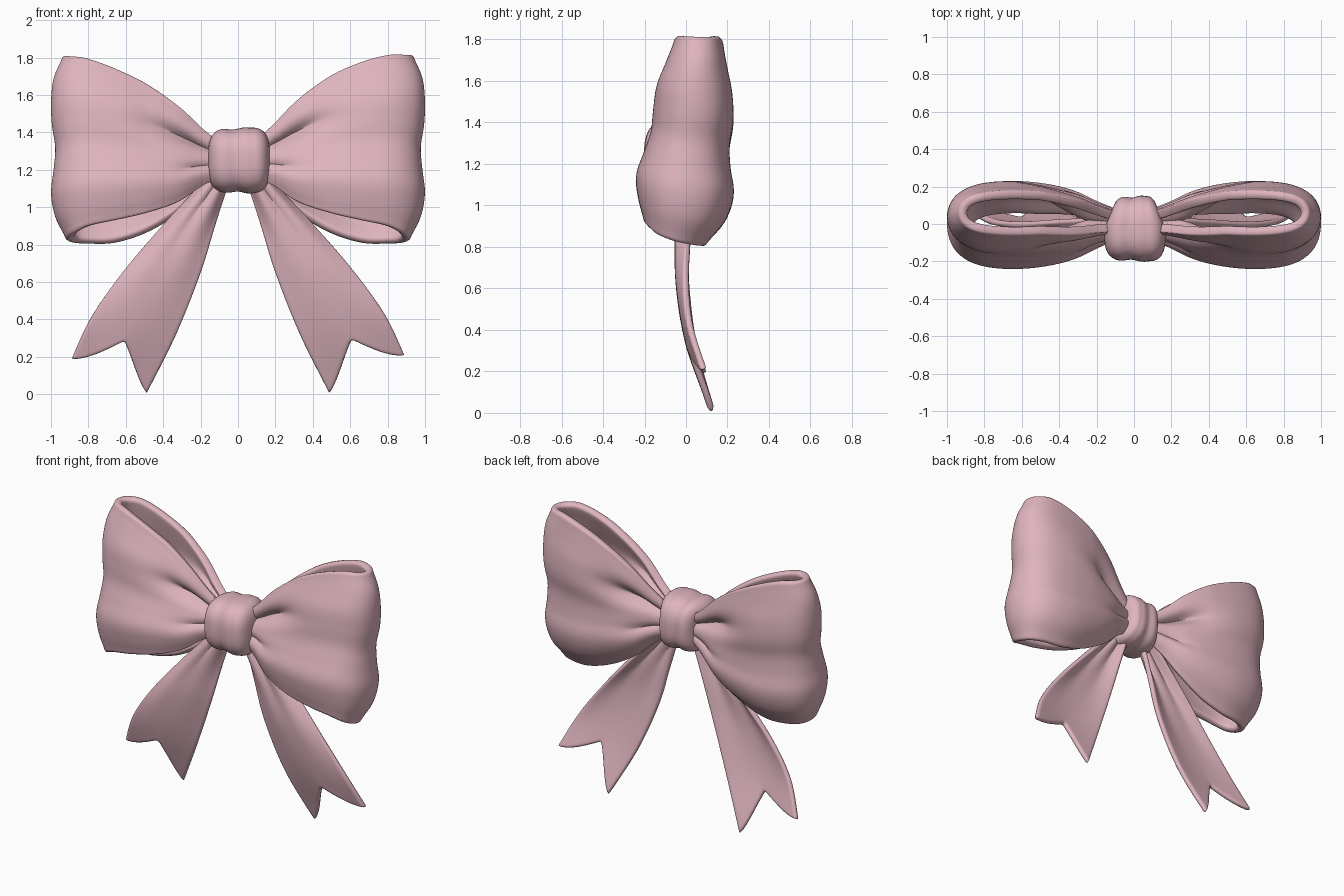
import bpy, bmesh, math

if "Cube" in bpy.data.objects:
    bpy.data.objects.remove(bpy.data.objects["Cube"], do_unlink=True)

pink = bpy.data.materials.new("dusty pink satin")
pink.use_nodes = True
PINK = (0.74, 0.46, 0.52, 1)
pink.diffuse_color = PINK
pink.node_tree.nodes["Principled BSDF"].inputs["Base Color"].default_value = PINK


def spline(rows, t):
    """Smooth curve through evenly spaced rows, t from 0 to 1."""
    last = len(rows) - 1
    i = min(int(t * last), last - 1)
    f = t * last - i
    quad = (rows[max(i - 1, 0)], rows[i], rows[i + 1], rows[min(i + 2, last)])
    return [b + f / 2 * (c - a + f * (2 * a - 5 * b + 4 * c - d + f * (3 * (b - c) + d - a)))
            for a, b, c, d in zip(*quad)]


def bump(value, middle, width):
    return math.exp(-((value - middle) / width) ** 2)


def sheet(name, nu, nv, point, wrap=False):
    """Grid surface from point(u, v); wrap joins it round v and caps the ends."""
    bm = bmesh.new()
    cols = nv if wrap else nv + 1
    grid = [[bm.verts.new(point(i / nu, j / nv)) for j in range(cols)] for i in range(nu + 1)]
    for a, b in zip(grid, grid[1:]):
        for j in range(nv):
            k = (j + 1) % cols
            bm.faces.new((a[j], b[j], b[k], a[k]))
    if wrap:
        bm.faces.new(grid[0])
        bm.faces.new(grid[-1])
    bmesh.ops.recalc_face_normals(bm, faces=bm.faces)
    mesh = bpy.data.meshes.new(name)
    bm.to_mesh(mesh)
    bm.free()
    mesh.materials.append(pink)
    for face in mesh.polygons:
        face.use_smooth = True
    obj = bpy.data.objects.new(name, mesh)
    bpy.context.collection.objects.link(obj)
    return obj


def thicken(obj, thickness, rim_crease=0.0):
    solid = obj.modifiers.new("ribbon thickness", 'SOLIDIFY')
    solid.thickness = thickness
    solid.offset = 0
    solid.edge_crease_rim = rim_crease
    smooth = obj.modifiers.new("soft rim", 'SUBSURF')
    smooth.levels = smooth.render_levels = 1


# Loop path, front knot round the tip to the back: x, depth, top z, bottom z
LOOP = [(.08, -.25, 1.33, 1.17), (.2, -.5, 1.43, 1.12), (.33, -.78, 1.56, 1.03),
        (.5, -.95, 1.68, .97), (.68, -1, 1.76, .93), (.84, -.88, 1.805, .90),
        (.94, -.55, 1.81, .86), (.975, 0, 1.81, .83),
        (.94, .55, 1.81, .815), (.84, .88, 1.805, .81), (.68, 1, 1.76, .815),
        (.5, .95, 1.68, .87), (.33, .78, 1.56, .97), (.2, .5, 1.43, 1.09), (.08, .25, 1.33, 1.17)]
# Across the ribbon, bottom to top: lean in y, half depth, outward reach
ACROSS = [(-.055, .125, .91), (-.02, .185, .975), (-.005, .21, 1), (.005, .185, .985),
          (.02, .165, .975), (.035, .17, .995), (.04, .16, 1), (.05, .125, .985), (.06, .095, .93)]


def make_loop(name, side):
    def point(u, v):
        x, k, top, bottom = spline(LOOP, u)
        lean, half, reach = spline(ACROSS, v)
        top += side * 0.02 * math.sin(math.pi * min(x, 1))
        y = lean * min(1, x / 0.5) + half * k
        # one deep pleat and a shallow one fan out from the knot
        pleat = 0.085 * bump(v, 0.69, 0.1) * bump(x, 0.27, 0.21)
        pleat += 0.03 * bump(v, 0.32, 0.07) * bump(x, 0.2, 0.14)
        y -= max(-1, min(1, k * 3)) * min(pleat, abs(half * k) * 0.8)
        x *= 1 + (reach - 1) * x ** 3
        return side * x, y, bottom + (top - bottom) * v
    thicken(sheet(name, 84, 40, point), 0.05)


# Tail edges from the knot down: x, y, z
INNER = [(.05, .0, 1.16), (.12, .0, .92), (.2, .0, .65), (.33, .04, .32), (.488, .125, .005)]
OUTER = [(.13, .02, 1.18), (.42, .01, .88), (.64, -.0, .63), (.79, .02, .42), (.89, .085, .21)]


def make_tail(name, side):
    def point(u, v):
        s = u * (1 - 0.2 * (1 - abs(2 * v - 1)))      # swallowtail notch
        a, b = spline(INNER, s), spline(OUTER, s)
        x, y, z = (p + (q - p) * v for p, q in zip(a, b))
        notch = max(0, 1 - abs(2 * v - 1)) * u ** 8
        x += 0.02 * notch
        z -= 0.02 * notch
        y -= 0.05 * math.sin(math.pi * v) * (1 - s * s)
        y += 0.02 * math.cos(4 * math.pi * v) * (1 - s) ** 3
        if side < 0:
            z -= 0.02 * v * s
        return side * x, y, z
    thicken(sheet(name, 40, 20, point), 0.032, 1.0)


def knot_point(u, v):
    t = -math.cos(math.pi * u) * 0.985
    size = (1 - abs(t) ** 4) ** 0.3
    a = 2 * math.pi * v
    c, s = math.cos(a), math.sin(a)
    twist = t + 0.08 * s
    size *= 1 - 0.06 * bump(twist, -0.12, 0.25) - 0.015 * bump(twist, 0.45, 0.12)
    size *= 1 + 0.03 * t
    y = -0.025 + 0.177 * size * math.copysign(abs(c) ** 0.75, c)
    z = 1.25 + 0.177 * size * math.copysign(abs(s) ** 0.75, s)
    width = 0.165 - 0.04 * max(0, c)                  # narrower at the back
    return t * width + 0.005, y, z


for label, sign in (("left", 1), ("right", -1)):
    make_loop(label + "_loop", sign)
    make_tail(label + "_tail", sign)
sheet("center_knot", 48, 64, knot_point, wrap=True)
